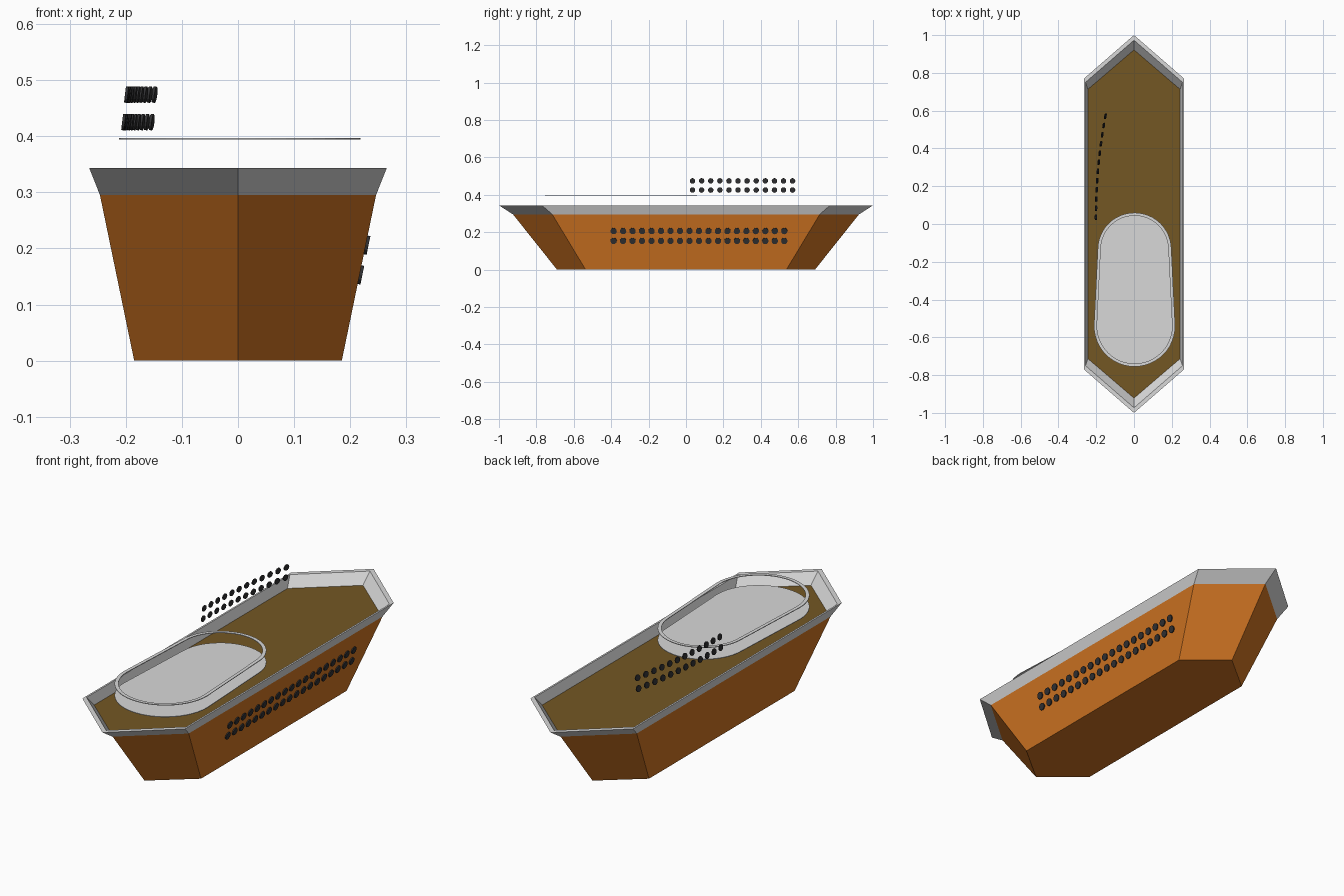
import bpy, bmesh, math
from mathutils import Vector, Matrix

cube = bpy.data.objects.get("Cube")
if cube:
    bpy.data.objects.remove(cube, do_unlink=True)


def material(name, r, g, b):
    """Flat material from 0-255 display values."""
    lin = [((c / 255 + 0.055) / 1.055) ** 2.4 for c in (r, g, b)] + [1]
    m = bpy.data.materials.new(name)
    m.use_nodes = True
    m.diffuse_color = lin
    m.node_tree.nodes["Principled BSDF"].inputs["Base Color"].default_value = lin
    return m


orange = material("orange brown hull", 208, 116, 34)
olive = material("olive deck", 116, 87, 35)
grey = material("light grey trim", 216, 216, 216)
black = material("dark studs", 48, 48, 50)


def finish(name, bm, *mats):
    bmesh.ops.recalc_face_normals(bm, faces=bm.faces)
    mesh = bpy.data.meshes.new(name)
    bm.to_mesh(mesh)
    bm.free()
    for m in mats:
        mesh.materials.append(m)
    ob = bpy.data.objects.new(name, mesh)
    bpy.context.collection.objects.link(ob)
    return ob


def hexagon(half_width, corner, tip, z):
    """Pointed boat outline at height z."""
    w = half_width
    return [(0, -tip, z), (w, -corner, z), (w, corner, z),
            (0, tip, z), (-w, corner, z), (-w, -corner, z)]


def loft(bm, sections, cap=False, closed=False):
    rings = [[bm.verts.new(p) for p in s] for s in sections]
    n = len(rings[0])
    pairs = list(zip(rings, rings[1:])) + ([(rings[-1], rings[0])] if closed else [])
    for a, b in pairs:
        for i in range(n):
            j = (i + 1) % n
            bm.faces.new((a[i], a[j], b[j], b[i]))
    if cap:
        bm.faces.new(rings[0])
        bm.faces.new(rings[-1])


# Hull with the deck as its upper face
DECK, TOP = 0.295, 0.343
bm = bmesh.new()
loft(bm, [hexagon(0.185, 0.537, 0.69, 0), hexagon(0.246, 0.715, 0.925, DECK)], cap=True)
bmesh.ops.recalc_face_normals(bm, faces=bm.faces)
for f in bm.faces:
    f.material_index = 1 if f.normal.z > 0.9 else 0
finish("hull", bm, orange, olive)

# Flared rim around the deck
bm = bmesh.new()
loft(bm, [hexagon(0.246, 0.715, 0.925, DECK), hexagon(0.265, 0.77, 1.0, TOP),
          hexagon(0.257, 0.75, 0.973, TOP), hexagon(0.244, 0.713, 0.922, DECK + 0.001)])
finish("rim", bm, grey)


def stadium(inset, z, steps=24):
    """Long rounded outline, wider at the front."""
    pts = []
    for cy, r, start in ((-0.135, 0.195, 0), (-0.54, 0.215, math.pi)):
        for i in range(steps + 1):
            a = start + math.pi * i / steps
            pts.append((0.003 + (r - inset) * math.cos(a), cy + (r - inset) * math.sin(a), z))
    return pts


# Raised cabin panel and the thin hoop above it
bm = bmesh.new()
loft(bm, [stadium(0, TOP - 0.004), stadium(0, TOP - 0.001)], cap=True)
finish("cabin_panel", bm, grey)

bm = bmesh.new()
lo, hi = 0.394, 0.397
loft(bm, [stadium(0, lo), stadium(0, hi), stadium(0.016, hi), stadium(0.016, lo)], closed=True)
finish("cabin_hoop", bm, grey)


def stud(bm, centre, normal, radius, depth):
    turn = Vector(normal).to_track_quat('Z', 'Y').to_matrix().to_4x4()
    bmesh.ops.create_cone(bm, cap_ends=True, segments=12, radius1=radius, radius2=radius,
                          depth=depth, matrix=Matrix.Translation(centre) @ turn)


# Two rows of studs on the left side of the hull
slope = (0.246 - 0.185) / DECK
bm = bmesh.new()
for z in (0.153, 0.206):
    for i in range(19):
        stud(bm, (0.186 + slope * z, -0.387 + 0.0507 * i, z), (1, 0, -slope), 0.017, 0.008)
finish("hull_studs", bm, black)

# Two curved rows of studs above the right side of the deck
bm = bmesh.new()
for z, shift in ((0.425, 0), (0.474, 0.005)):
    for i in range(12):
        t = i / 11
        stud(bm, (-0.204 + shift + 0.05 * t * t, 0.035 + 0.535 * t, z),
             (-1, 0.19 * t, 0.12), 0.0145, 0.005)
finish("upper_studs", bm, black)
